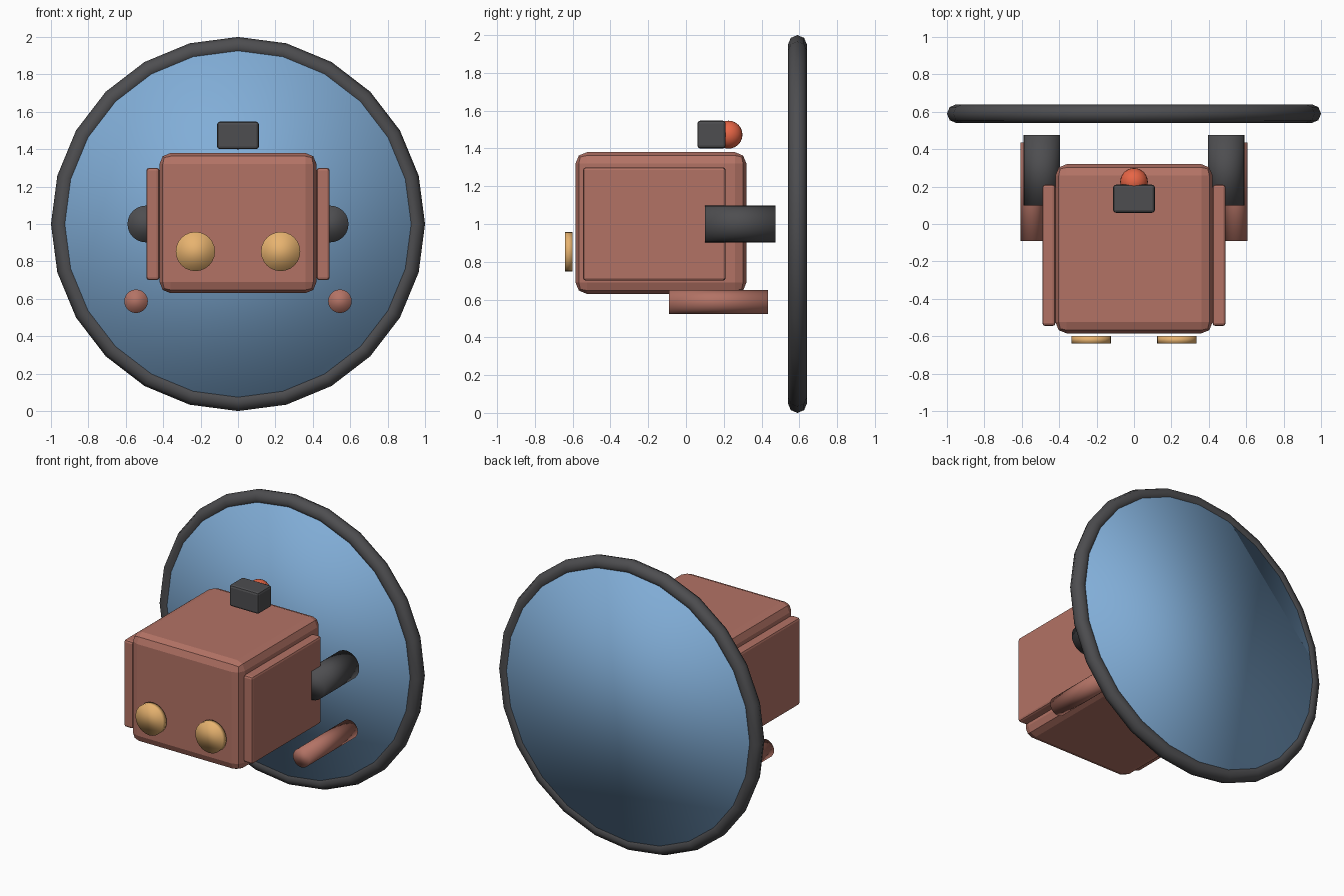
import bpy
from math import pi

if "Cube" in bpy.data.objects:
    bpy.data.objects.remove(bpy.data.objects["Cube"])


def material(name, rgb):
    m = bpy.data.materials.new(name)
    m.diffuse_color = (*rgb, 1)
    m.use_nodes = True
    m.node_tree.nodes["Principled BSDF"].inputs["Base Color"].default_value = m.diffuse_color
    return m


RUST = material("rust", (0.45, 0.17, 0.13))
DARK = material("dark", (0.075, 0.075, 0.08))
BLUE = material("blue", (0.22, 0.42, 0.68))
AMBER = material("amber", (0.80, 0.45, 0.16))
RED = material("red", (0.80, 0.13, 0.06))


def finish(name, mat, smooth=True):
    ob = bpy.context.object
    ob.name = name
    ob.data.materials.append(mat)
    if smooth:
        bpy.ops.object.shade_smooth()
    return ob


def box(name, mat, lo, hi, bevel, segments=2):
    # bevelled box between two corners
    mid = [(a + b) / 2 for a, b in zip(lo, hi)]
    bpy.ops.mesh.primitive_cube_add(size=1, location=mid)
    ob = finish(name, mat, False)
    for v in ob.data.vertices:
        v.co = [c * (b - a) for c, a, b in zip(v.co, lo, hi)]
    mod = ob.modifiers.new("bevel", 'BEVEL')
    mod.width = bevel
    mod.segments = segments
    return ob


def rod(name, mat, x, z, r, y0, y1, sides=24):
    # cylinder running front to back
    bpy.ops.mesh.primitive_cylinder_add(
        vertices=sides, radius=r, depth=y1 - y0,
        location=(x, (y0 + y1) / 2, z), rotation=(pi / 2, 0, 0))
    return finish(name, mat)


# Large round shield with rim
rod("shield_disc", BLUE, 0, 1.0, 0.945, 0.55, 0.63, 32)
bpy.ops.mesh.primitive_torus_add(
    major_radius=0.95, minor_radius=0.05, major_segments=24, minor_segments=8,
    location=(0, 0.59, 1.0), rotation=(pi / 2, 0, 0))
finish("shield_rim", DARK)

# Main body
box("body", RUST, (-0.42, -0.585, 0.63), (0.42, 0.32, 1.38), 0.06)

# Mirrored side parts
for side, s in (("left", -1), ("right", 1)):
    x0, x1 = sorted((s * 0.42, s * 0.49))
    box(side + "_panel", RUST, (x0, -0.545, 0.70), (x1, 0.21, 1.30), 0.015)
    rod(side + "_thruster", DARK, s * 0.493, 1.0, 0.098, 0.10, 0.475)
    rod(side + "_lower_tube", RUST, s * 0.545, 0.587, 0.063, -0.09, 0.435)
    rod(side + "_headlight", AMBER, s * 0.228, 0.853, 0.105, -0.64, -0.60)

# Roof sensor box and beacon
box("sensor_box", DARK, (-0.112, 0.06, 1.40), (0.112, 0.21, 1.547), 0.015)
bpy.ops.mesh.primitive_uv_sphere_add(
    segments=24, ring_count=12, radius=0.074, location=(0, 0.225, 1.473))
finish("beacon", RED)
